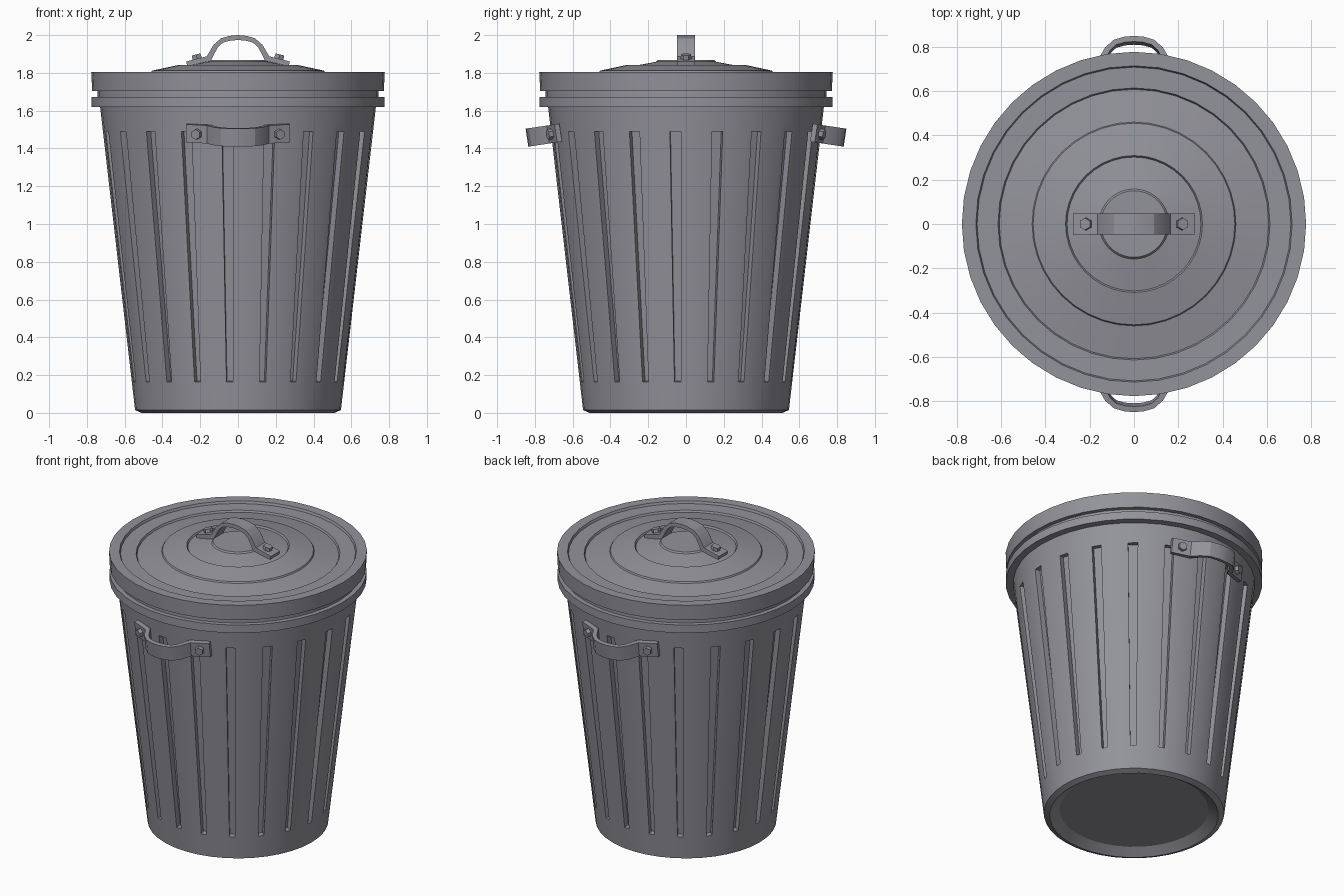
import bpy, bmesh, math
from mathutils import Matrix, Vector

if "Cube" in bpy.data.objects:
    bpy.data.objects.remove(bpy.data.objects["Cube"])

SIDES = 40
metal = bpy.data.materials.new("galvanised_grey")
metal.diffuse_color = (0.29, 0.29, 0.325, 1)
metal.use_nodes = True
metal.node_tree.nodes["Principled BSDF"].inputs["Base Color"].default_value = metal.diffuse_color


def finish(name, bm, matrix=Matrix()):
    me = bpy.data.meshes.new(name)
    bm.to_mesh(me)
    bm.free()
    me.materials.append(metal)
    me.shade_smooth()
    me.set_sharp_from_angle(angle=math.radians(25))
    ob = bpy.data.objects.new(name, me)
    ob.matrix_world = matrix
    bpy.context.collection.objects.link(ob)
    return ob


def lathe(bm, profile, cap_start=False, cap_end=False):
    """Spin (radius, z) points listed from bottom to top; returns bands of faces."""
    rings = []
    for r, z in profile:
        rings.append([bm.verts.new((r * math.cos(2 * math.pi * k / SIDES),
                                    r * math.sin(2 * math.pi * k / SIDES), z))
                      for k in range(SIDES)])
    bands = []
    for a, b in zip(rings, rings[1:]):
        bands.append([bm.faces.new((a[k], a[(k + 1) % SIDES], b[(k + 1) % SIDES], b[k]))
                      for k in range(SIDES)])
    if cap_start:
        bm.faces.new(rings[0][::-1])
    if cap_end:
        bm.faces.new(rings[-1])
    bm.normal_update()
    return bands


def wall(z):
    """Radius of the tapered can wall at height z."""
    return 0.545 + (0.73 - 0.545) * (z - 0.015) / 1.605


# Can body: recessed base, tapered wall, rolled rim
bm = bmesh.new()
bands = lathe(bm, [(0.45, 0.04), (0.51, 0.0), (0.545, 0.015),
                   (wall(0.138), 0.138), (wall(1.517), 1.517), (0.73, 1.62),
                   (0.775, 1.62), (0.775, 1.673), (0.745, 1.673), (0.745, 1.71)],
              cap_start=True)
# Vertical grooves in every second wall face
slots = bands[3][1::2]
bmesh.ops.inset_individual(bm, faces=slots, thickness=0.027, use_even_offset=True)
bmesh.ops.inset_individual(bm, faces=slots, thickness=0.0002, depth=-0.035)
finish("can_body", bm)

# Lid: skirt, raised rim and stepped dome
bm = bmesh.new()
lathe(bm, [(0.74, 1.705), (0.772, 1.705), (0.777, 1.805), (0.714, 1.805),
           (0.708, 1.79), (0.614, 1.79), (0.608, 1.778), (0.46, 1.803),
           (0.455, 1.812), (0.309, 1.843), (0.302, 1.832), (0.158, 1.859),
           (0.15, 1.868)], cap_end=True)
finish("lid", bm)


def handle(name, matrix, drop=0.0, width=0.096):
    """Bent strap handle with its crown at the local origin, plus two hex bolts."""
    outer = [(0, 0), (0.045, -0.004), (0.09, -0.017), (0.13, -0.052),
             (0.165, -0.112), (0.275, -0.14 - drop)]
    inner = [(0, -0.026), (0.04, -0.029), (0.08, -0.04), (0.107, -0.065),
             (0.145, -0.137), (0.268, -0.165 - drop)]
    top = [(-x, h) for x, h in outer[:0:-1]] + outer
    low = [(-x, h) for x, h in inner[:0:-1]] + inner
    bm = bmesh.new()
    rows = [[bm.verts.new((x, s * width / 2, h)) for x, h in side]
            for side, s in ((top, -1), (top, 1), (low, 1), (low, -1))]
    for i in range(len(top) - 1):
        for a, b in zip(rows, rows[1:] + rows[:1]):
            bm.faces.new((a[i], a[i + 1], b[i + 1], b[i]))
    for i in (0, -1):
        bm.faces.new([row[i] for row in rows])
    bmesh.ops.recalc_face_normals(bm, faces=bm.faces)
    finish(name, bm, matrix)

    # Hex bolts standing square on the pads
    slope = math.atan2(0.028 + drop, 0.11)
    for s, side in ((-1, "left"), (1, "right")):
        bm = bmesh.new()
        bmesh.ops.create_cone(bm, cap_ends=True, segments=6, radius1=0.03,
                              radius2=0.027, depth=0.04)
        place = (Matrix.Translation((s * 0.217, 0, -0.122 - drop / 2))
                 @ Matrix.Rotation(s * slope, 4, 'Y'))
        finish(f"{name}_bolt_{side}", bm, matrix @ place)


# Lid handle and the two side handles, tilted square to the tapered wall
handle("lid_handle", Matrix.Translation((0, 0, 2.0)))
front = (Matrix.Translation((0, -0.842, 1.457))
         @ Matrix.Rotation(math.radians(98.5), 4, 'X'))
handle("front_handle", front, drop=0.015)
handle("back_handle", Matrix.Rotation(math.pi, 4, 'Z') @ front, drop=0.015)
